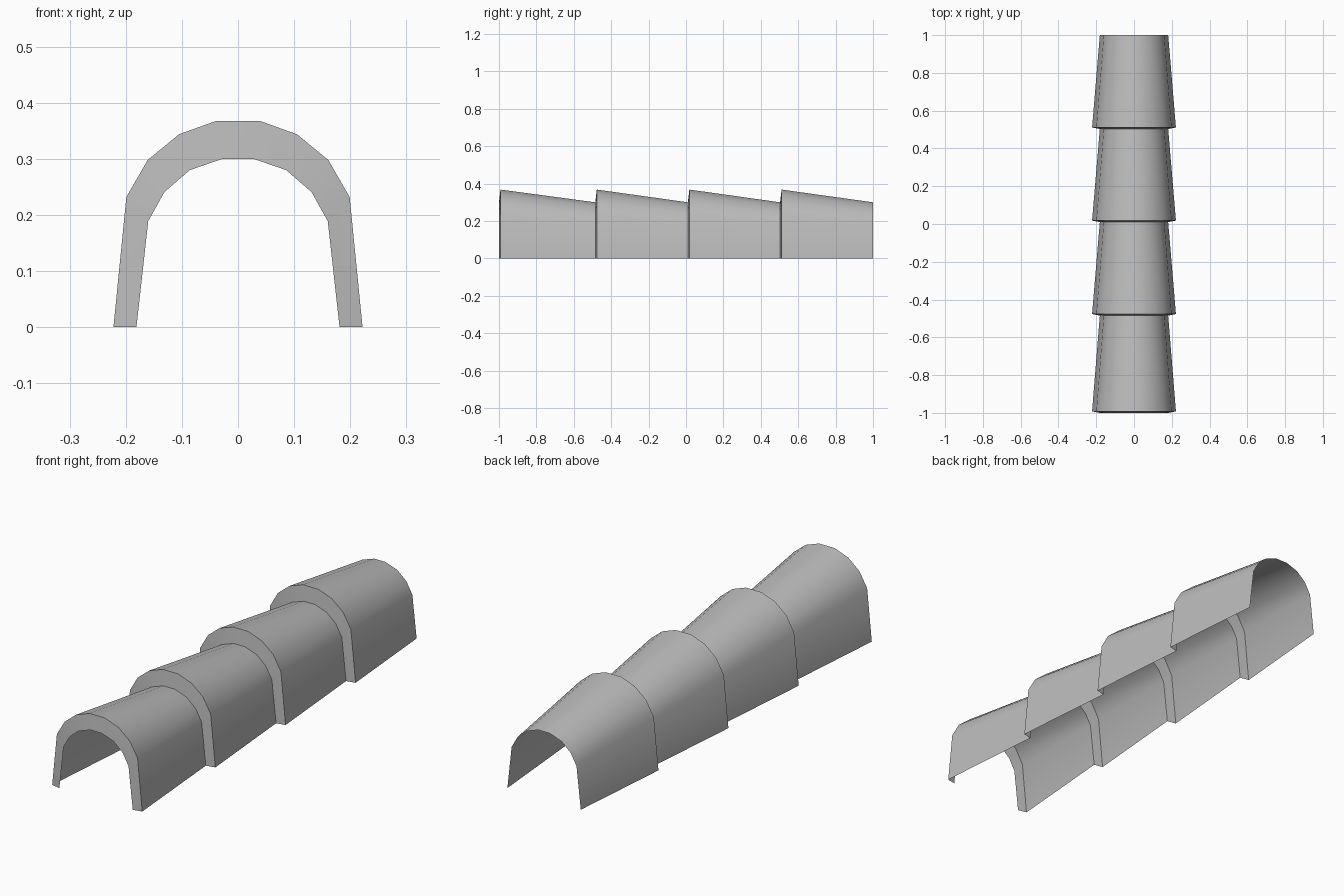
import bpy
import math

if "Cube" in bpy.data.objects:
    bpy.data.objects.remove(bpy.data.objects["Cube"])

# Plain grey finish
grey = bpy.data.materials.new("plain_grey")
grey.use_nodes = True
colour = (0.5, 0.5, 0.5, 1)
grey.diffuse_color = colour
grey.node_tree.nodes["Principled BSDF"].inputs["Base Color"].default_value = colour

# Half arches as (x, z), from the foot to the crown
WIDE = [(0.222, 0), (0.199, 0.232), (0.161, 0.298), (0.105, 0.344), (0.038, 0.368)]
NARROW = [(0.181, 0), (0.16, 0.189), (0.131, 0.241), (0.086, 0.28), (0.028, 0.3)]
LIP_SLANT = 0.008


def arch(half, y):
    """Full mirrored arch placed at depth y."""
    full = half + [(-x, z) for x, z in reversed(half)]
    return [(x, y, z) for x, z in full]


def tunnel_section(name, front, back):
    """Open tapered shell with a raised lip around its front end."""
    rows = [arch(NARROW, front), arch(WIDE, front + LIP_SLANT), arch(NARROW, back)]
    n = len(rows[0])
    faces = [(r * n + i, r * n + i + 1, (r + 1) * n + i + 1, (r + 1) * n + i)
             for r in range(len(rows) - 1) for i in range(n - 1)]
    mesh = bpy.data.meshes.new(name)
    mesh.from_pydata([v for row in rows for v in row], [], faces)
    mesh.materials.append(grey)
    obj = bpy.data.objects.new(name, mesh)
    bpy.context.collection.objects.link(obj)
    bpy.ops.object.select_all(action="DESELECT")
    obj.select_set(True)
    bpy.context.view_layer.objects.active = obj
    bpy.ops.object.shade_smooth_by_angle(angle=math.radians(35))


# Four sections in a row, each starting where the one in front ends
joints = [-1, -0.485, 0.01, 0.503, 1]
for i, (front, back) in enumerate(zip(joints, joints[1:])):
    tunnel_section(f"tunnel_section_{i + 1}", front, back)
